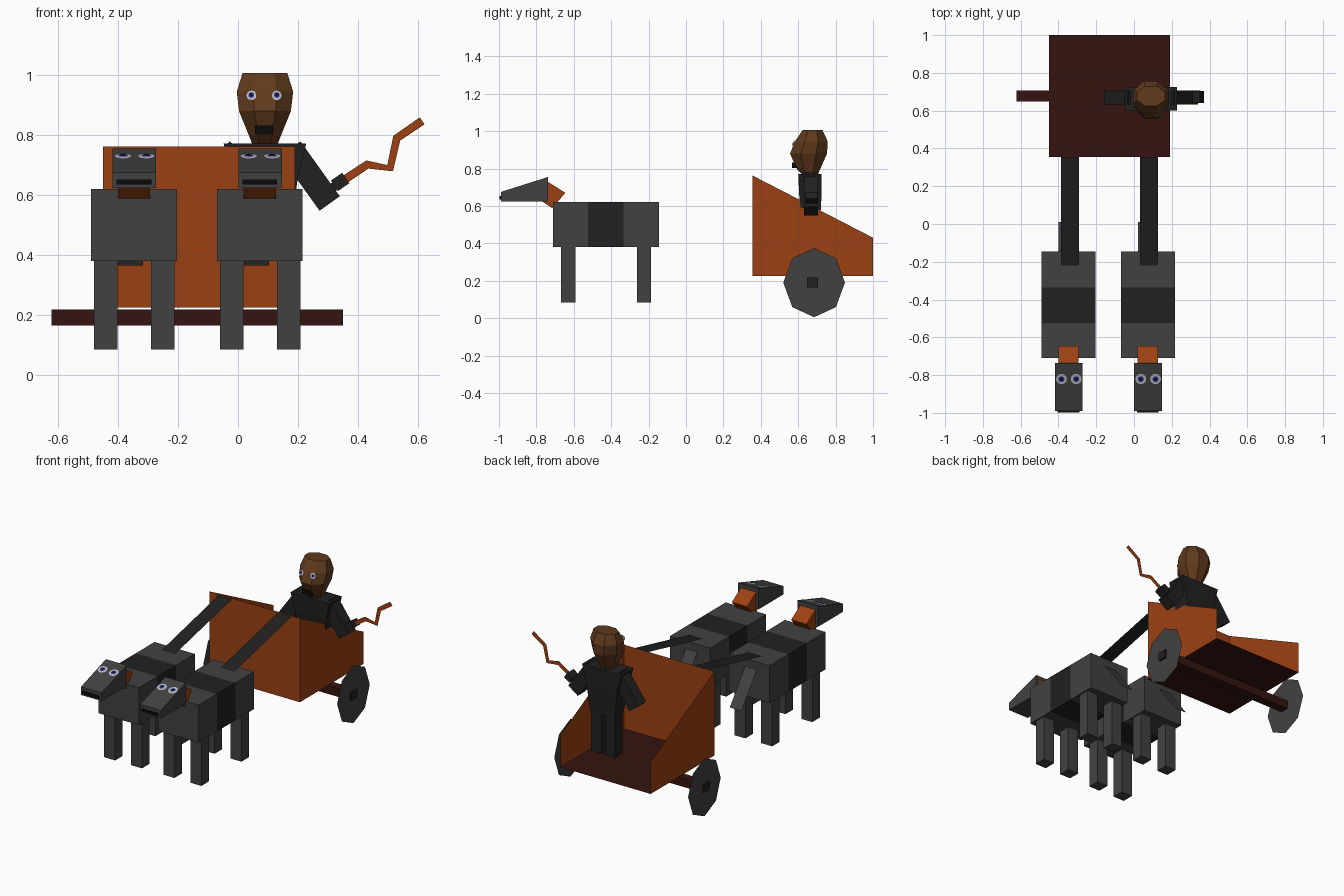
import bpy, bmesh, math
from mathutils import Vector

if "Cube" in bpy.data.objects:
    bpy.data.objects.remove(bpy.data.objects["Cube"])


def mat(name, r, g, b):
    m = bpy.data.materials.new(name)
    m.diffuse_color = (r, g, b, 1)
    m.use_nodes = True
    m.node_tree.nodes["Principled BSDF"].inputs["Base Color"].default_value = m.diffuse_color
    return m


GREY = mat("coat", 0.053, 0.053, 0.053)
DARK = mat("dark_cloth", 0.015, 0.015, 0.015)
ORANGE = mat("orange_wood", 0.33, 0.052, 0.006)
BROWN = mat("dark_wood", 0.036, 0.007, 0.005)
SKIN = mat("skin", 0.115, 0.042, 0.012)
BLACK = mat("black", 0.003, 0.003, 0.003)
WHITE = mat("eye_white", 0.5, 0.5, 0.52)
BLUE = mat("iris", 0.02, 0.02, 0.3)


def mesh(name, verts, faces, m):
    me = bpy.data.meshes.new(name)
    me.from_pydata([tuple(v) for v in verts], [], faces)
    me.materials.append(m)
    ob = bpy.data.objects.new(name, me)
    bpy.context.collection.objects.link(ob)
    return ob


def loft(name, rings, m):
    """Closed skin through rings of equal length, capped at both ends."""
    n = len(rings[0])
    verts = [v for r in rings for v in r]
    faces = [tuple(reversed(range(n))), tuple(range(len(verts) - n, len(verts)))]
    for k in range(len(rings) - 1):
        for i in range(n):
            j = (i + 1) % n
            faces.append((k * n + i, k * n + j, k * n + n + j, k * n + n + i))
    ob = mesh(name, verts, faces, m)
    bm = bmesh.new()
    bm.from_mesh(ob.data)
    bmesh.ops.recalc_face_normals(bm, faces=bm.faces)
    bm.to_mesh(ob.data)
    bm.free()
    return ob


def prism_x(name, profile, x0, x1, m):
    return loft(name, [[(x, y, z) for y, z in profile] for x in (x0, x1)], m)


def prism_y(name, profile, y0, y1, m):
    return loft(name, [[(x, y, z) for x, z in profile] for y in (y0, y1)], m)


def box(name, x0, x1, y0, y1, z0, z1, m):
    return prism_x(name, [(y0, z0), (y1, z0), (y1, z1), (y0, z1)], x0, x1, m)


def bar(name, a, b, width, y0, y1, m):
    """Box along a line in the xz plane."""
    a, b = Vector(a), Vector(b)
    d = (b - a).normalized() * width / 2
    n = Vector((-d.y, d.x))
    return prism_y(name, [a + n, b + n, b - n, a - n], y0, y1, m)


def disc(name, centre, normal, r, m, count=12):
    q = Vector(normal).to_track_quat('Z', 'Y')
    pts = [Vector(centre) + q @ Vector((r * math.cos(a), r * math.sin(a), 0))
           for a in (2 * math.pi * i / count for i in range(count))]
    return mesh(name, pts, [tuple(range(count))], m)


def eye(name, centre, normal, r):
    n = Vector(normal).normalized()
    for i, (part, s, m) in enumerate((("white", 1, WHITE), ("iris", 0.55, BLUE), ("pupil", 0.25, BLACK))):
        disc(f"{name}_{part}", Vector(centre) + n * 0.002 * (i + 1), n, r * s, m)


# Horses: the pair is the same build at two x positions
for tag, cx in (("left", -0.347), ("right", 0.073)):
    body = box(f"{tag}_horse_body", cx - 0.143, cx + 0.143, -0.71, -0.145, 0.38, 0.62, GREY)
    body.data.materials.append(DARK)
    bm = bmesh.new()
    bm.from_mesh(body.data)
    for y in (-0.523, -0.335):
        bmesh.ops.bisect_plane(bm, geom=bm.verts[:] + bm.edges[:] + bm.faces[:],
                               plane_co=(0, y, 0), plane_no=(0, 1, 0))
    for f in bm.faces:
        f.material_index = int(-0.52 < f.calc_center_median().y < -0.34 and abs(f.normal.y) < 0.5)
    bm.to_mesh(body.data)
    bm.free()
    for side, lx in (("left", -0.094), ("right", 0.096)):
        for end, ly in (("front", -0.63), ("rear", -0.224)):
            box(f"{tag}_horse_{end}_{side}_leg", cx + lx - 0.039, cx + lx + 0.039,
                ly - 0.038, ly + 0.038, 0.085, 0.38, GREY)
    # neck, wedge head and mouth
    prism_x(f"{tag}_horse_neck", [(-0.737, 0.728), (-0.645, 0.67), (-0.715, 0.588), (-0.80, 0.645)],
            cx - 0.054, cx + 0.054, ORANGE)
    prism_x(f"{tag}_horse_head", [(-0.99, 0.623), (-0.737, 0.623), (-0.737, 0.755), (-0.99, 0.675)],
            cx - 0.072, cx + 0.074, GREY)
    box(f"{tag}_horse_mouth", cx - 0.058, cx + 0.058, -0.998, -0.985, 0.635, 0.652, BLACK)
    for side, ex in (("left", -0.037), ("right", 0.041)):
        eye(f"{tag}_horse_{side}_eye", (cx + ex, -0.82, 0.729), (0, -0.3, 0.953), 0.029)
    # flat tail and rein
    mesh(f"{tag}_horse_tail", [(cx - 0.053, -0.145, 0.57), (cx + 0.03, -0.145, 0.57),
                               (cx + 0.03, 0.01, 0.365), (cx - 0.053, 0.01, 0.365)], [(0, 1, 2, 3)], GREY)
    mesh(f"{tag}_rein", [(cx - 0.04, -0.22, 0.624), (cx + 0.055, -0.22, 0.624),
                         (cx + 0.055, 0.355, 0.755), (cx - 0.04, 0.355, 0.755)], [(0, 1, 2, 3)], DARK)

# Chariot: thin floor, front and sloping sides, open at the back
X0, X1, Y0, Y1, ZB = -0.45, 0.19, 0.355, 1.0, 0.225
mesh("floor", [(X0, Y0, ZB), (X1, Y0, ZB), (X1, Y1, ZB), (X0, Y1, ZB)], [(0, 1, 2, 3)], BROWN)
mesh("front_panel", [(X0, Y0, ZB), (X1, Y0, ZB), (X1, Y0, 0.763), (X0, Y0, 0.763)], [(0, 1, 2, 3)], ORANGE)
for side, x in (("left", X0), ("right", X1)):
    face = (0, 1, 2, 3) if x == X1 else (3, 2, 1, 0)
    mesh(f"{side}_side_panel", [(x, Y0, ZB), (x, Y1, ZB), (x, Y1, 0.43), (x, Y0, 0.763)], [face], ORANGE)
box("axle", -0.62, 0.348, 0.648, 0.706, 0.165, 0.218, BROWN)
box("left_hub", -0.623, -0.612, 0.648, 0.706, 0.165, 0.218, DARK)
box("right_hub", 0.34, 0.351, 0.648, 0.706, 0.165, 0.218, DARK)
for side, x in (("left", -0.61), ("right", 0.338)):
    ring = [(x, 0.685 + 0.165 * math.sin(i * math.pi / 4), 0.19 + 0.185 * math.cos(i * math.pi / 4))
            for i in range(8)]
    mesh(f"{side}_wheel", ring, [tuple(range(8)) if x < 0 else tuple(reversed(range(8)))], GREY)

# Driver
CX = 0.09


def rect(hx, y0, y1, z):
    return [(CX - hx, y0, z), (CX + hx, y0, z), (CX + hx, y1, z), (CX - hx, y1, z)]


loft("driver_torso", [rect(0.085, 0.625, 0.715, 0.48), rect(0.11, 0.605, 0.725, 0.66),
                      rect(0.138, 0.60, 0.725, 0.772)], DARK)
for s in (-1, 1):
    side = "left" if s < 0 else "right"
    lx = CX + s * 0.048
    box(f"driver_{side}_leg", lx - 0.035, lx + 0.035, 0.63, 0.71, ZB, 0.485, DARK)
    bar(f"driver_{side}_arm", (CX + s * 0.085, 0.755), (CX + s * 0.216, 0.572), 0.083, 0.632, 0.706, DARK)
    eye(f"driver_{side}_eye", (CX + s * 0.042 - 0.003, 0.577, 0.933), (s * 0.2, -1, 0.3), 0.018)
bar("driver_wrist", (0.285, 0.60), (0.332, 0.637), 0.03, 0.645, 0.695, DARK)
bar("driver_hand", (0.322, 0.631), (0.36, 0.657), 0.042, 0.64, 0.703, DARK)

# Faceted head: z, centre y, half width, half depth
rings = []
for z, cy, rx, ry in ((0.76, 0.665, 0.04, 0.036), (0.80, 0.655, 0.056, 0.064), (0.88, 0.655, 0.09, 0.099),
                      (0.945, 0.67, 0.098, 0.088), (1.007, 0.677, 0.078, 0.052)):
    rings.append([(CX + rx * 1.04 * math.cos(a), cy + ry * 1.08 * math.sin(a), z)
                  for a in ((i + 0.5) * math.pi / 4 for i in range(8))])
loft("driver_head", rings, SKIN)
box("driver_mouth", 0.057, 0.117, 0.567, 0.62, 0.803, 0.832, BLACK)

# Whip: flat zigzag ribbon
path = [Vector(p) for p in ((0.35, 0.648), (0.432, 0.702), (0.508, 0.69), (0.53, 0.79), (0.615, 0.848))]
verts = []
for i, p in enumerate(path):
    t = (path[min(i + 1, 4)] - path[max(i - 1, 0)]).normalized()
    for s in (1, -1):
        verts.append((p.x - t.y * s * 0.014, 0.672, p.y + t.x * s * 0.014))
mesh("whip", verts, [(2 * i, 2 * i + 1, 2 * i + 3, 2 * i + 2) for i in range(4)], ORANGE)
